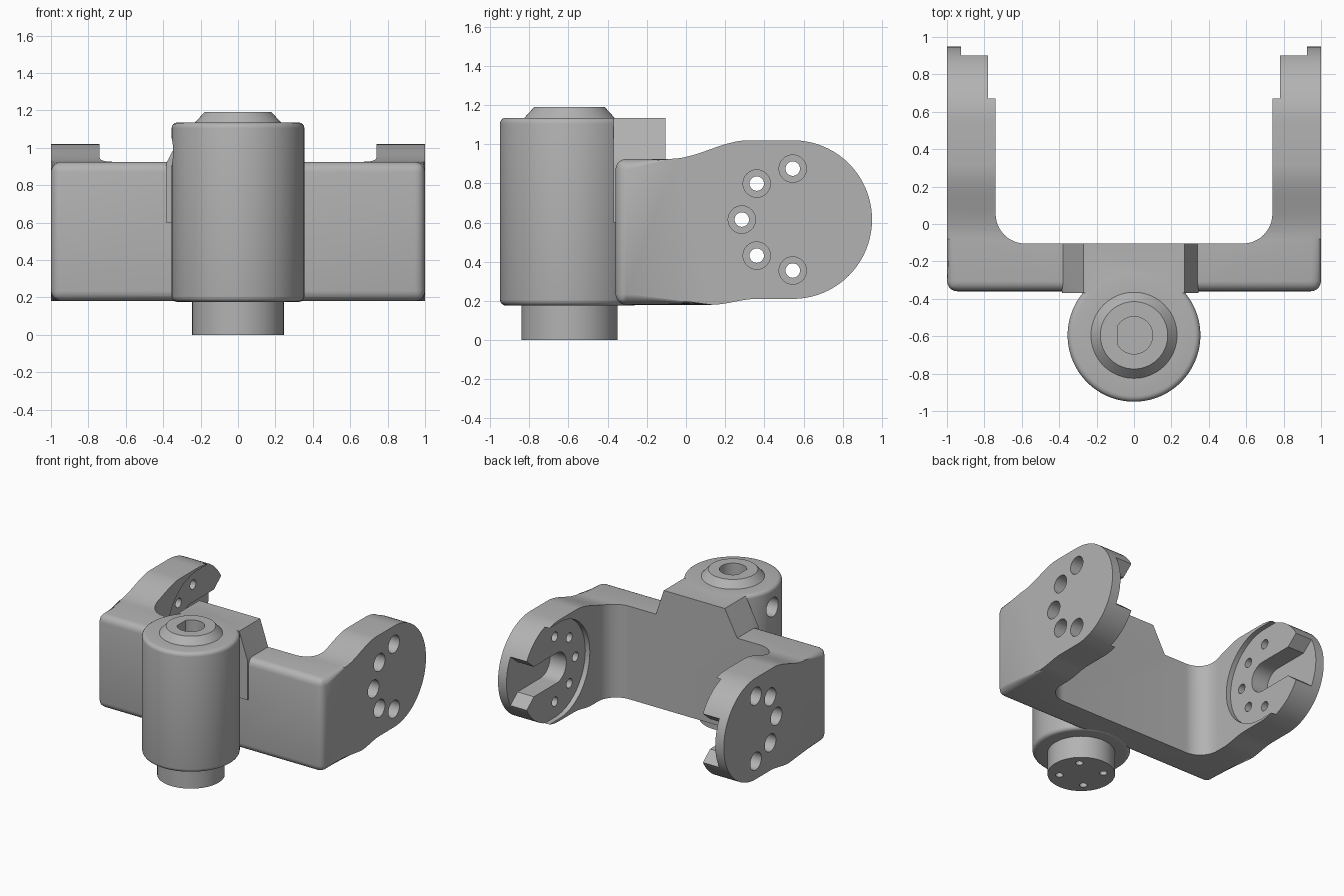
import bpy, bmesh, math

if "Cube" in bpy.data.objects:
    bpy.data.objects.remove(bpy.data.objects["Cube"])

grey = bpy.data.materials.new("bracket_grey")
grey.diffuse_color = (0.45, 0.45, 0.45, 1)
grey.use_nodes = True
grey.node_tree.nodes["Principled BSDF"].inputs["Base Color"].default_value = grey.diffuse_color


def make(name, bm):
    bmesh.ops.recalc_face_normals(bm, faces=bm.faces)
    me = bpy.data.meshes.new(name)
    bm.to_mesh(me)
    bm.free()
    me.materials.append(grey)
    ob = bpy.data.objects.new(name, me)
    bpy.context.collection.objects.link(ob)
    return ob


def prism_bm(pts, axis, lo, hi):
    """Extrude a 2D outline along an axis."""
    place = {"X": lambda p, h: (h, p[0], p[1]),
             "Y": lambda p, h: (p[0], h, p[1]),
             "Z": lambda p, h: (p[0], p[1], h)}[axis]
    bm = bmesh.new()
    a = [bm.verts.new(place(p, lo)) for p in pts]
    b = [bm.verts.new(place(p, hi)) for p in pts]
    bm.faces.new(a)
    bm.faces.new(b[::-1])
    for i in range(len(pts)):
        j = (i + 1) % len(pts)
        bm.faces.new((a[i], b[i], b[j], a[j]))
    return bm


def prism(name, pts, axis, lo, hi):
    return make(name, prism_bm(pts, axis, min(lo, hi), max(lo, hi)))


def arc(cx, cy, r, a0, a1, n):
    angs = [math.radians(a0 + (a1 - a0) * i / n) for i in range(n + 1)]
    return [(cx + r * math.cos(a), cy + r * math.sin(a)) for a in angs]


def circle(cx, cy, r, n=32):
    return arc(cx, cy, r, 0, 360, n)[:-1]


def ease(p, q, n):
    """S-curve between two points."""
    out = []
    for i in range(n + 1):
        t = i / n
        out.append((p[0] + (q[0] - p[0]) * t, p[1] + (q[1] - p[1]) * (3 * t * t - 2 * t ** 3)))
    return out


def combine(target, tool, op):
    m = target.modifiers.new(op.lower(), "BOOLEAN")
    m.operation, m.solver, m.object = op, "EXACT", tool
    bpy.context.view_layer.objects.active = target
    bpy.ops.object.modifier_apply(modifier=m.name)
    bpy.data.objects.remove(tool)


CY, CZ, R = 0.545, 0.615, 0.405    # arm end centre and radius
AXIS_Y = -0.595                    # barrel axis

# Yoke: side outline extruded across the width, outer edges rounded
side = [(-0.36, 0.18)] + ease((0.13, 0.18), (0.36, CZ - R), 8)
side += arc(CY, CZ, R, -90, 90, 40)
side += ease((0.32, CZ + R), (-0.08, 0.925), 12) + [(-0.36, 0.925)]
bm = prism_bm(side, "X", -1, 1)
rim = []
for e in bm.edges:
    u, v = (w.co for w in e.verts)
    if (abs(u.x - v.x) < 1e-5) or (u.y < -0.35 and v.y < -0.35):
        rim.append(e)
bmesh.ops.bevel(bm, geom=rim, offset=0.055, segments=5, profile=0.5,
                affect="EDGES", clamp_overlap=False)
yoke = make("yoke_bracket", bm)

# Neck joining barrel and yoke
neck = prism("neck", [(-0.385, 0.9), (-0.38, 0.925), (-0.27, 1.133), (0.27, 1.133),
                      (0.34, 0.925), (0.345, 0.9), (0.345, 0.6), (-0.385, 0.6)],
             "Y", -0.37, 0.05)
combine(yoke, neck, "UNION")

# Barrel with lower shaft and upper collar, as one turned profile
prof = [(0, 0), (0.245, 0), (0.245, 0.176)]
prof += arc(0.325, 0.206, 0.03, -90, 0, 4) + arc(0.325, 1.105, 0.03, 0, 90, 4)
prof += [(0.23, 1.135), (0.18, 1.19), (0, 1.19)]
bm = bmesh.new()
vs = [bm.verts.new((r, AXIS_Y, z)) for r, z in prof]
es = [bm.edges.new(p) for p in zip(vs, vs[1:])]
bmesh.ops.spin(bm, geom=vs + es, cent=(0, AXIS_Y, 0), axis=(0, 0, 1),
               angle=2 * math.pi, steps=96)
bmesh.ops.remove_doubles(bm, verts=bm.verts, dist=1e-4)
combine(yoke, make("barrel", bm), "UNION")

# Gap between the arms, with rounded inner corners
gap = [(0.74, 1.2), (-0.74, 1.2)]
gap += arc(-0.58, 0.055, 0.16, 180, 270, 12) + arc(0.58, 0.055, 0.16, 270, 360, 12)
combine(yoke, prism("gap", gap, "Z", -1, 3), "DIFFERENCE")

# Arm details: shallow disc seat, flared slot, countersunk screw holes
seat = arc(CY, CZ, 0.385, 90, 270, 40) + [(1.2, CZ - 0.385), (1.2, CZ + 0.385)]
slot = arc(0.52, CZ, 0.12, 90, 270, 20)
slot += [(0.81, CZ - 0.12), (0.9, CZ - 0.195), (0.9, CZ - 0.5), (1.2, CZ - 0.5),
         (1.2, CZ + 0.5), (0.9, CZ + 0.5), (0.9, CZ + 0.195), (0.81, CZ + 0.12)]
for s in (-1, 1):
    combine(yoke, prism("seat", seat, "X", s * 0.6, s * 0.78), "DIFFERENCE")
    combine(yoke, prism("slot", slot, "X", s * 0.6, s * 0.925), "DIFFERENCE")
    for a in (90, 135, 180, 225, 270):
        y = CY + 0.26 * math.cos(math.radians(a))
        z = CZ + 0.26 * math.sin(math.radians(a))
        combine(yoke, prism("screw", circle(y, z, 0.037, 24), "X", s * 0.6, s * 1.2), "DIFFERENCE")
        combine(yoke, prism("head", circle(y, z, 0.07), "X", s * 0.85, s * 1.2), "DIFFERENCE")

# D-shaped bore in the collar
bore = arc(0, AXIS_Y, 0.1, -148, 148, 36)
combine(yoke, prism("bore", bore, "Z", 0.85, 1.4), "DIFFERENCE")

# Cable hole in the side of the barrel
combine(yoke, prism("cable_hole", circle(AXIS_Y, 0.98, 0.075), "X", -0.6, -0.05), "DIFFERENCE")

# Four holes under the shaft
for k in range(4):
    a = math.radians(45 + 90 * k)
    pts = circle(0.16 * math.cos(a), AXIS_Y + 0.16 * math.sin(a), 0.028, 20)
    combine(yoke, prism("pin_hole", pts, "Z", -0.1, 0.12), "DIFFERENCE")

bpy.ops.object.select_all(action="DESELECT")
yoke.select_set(True)
bpy.context.view_layer.objects.active = yoke
bpy.ops.object.shade_smooth_by_angle(angle=math.radians(30))
